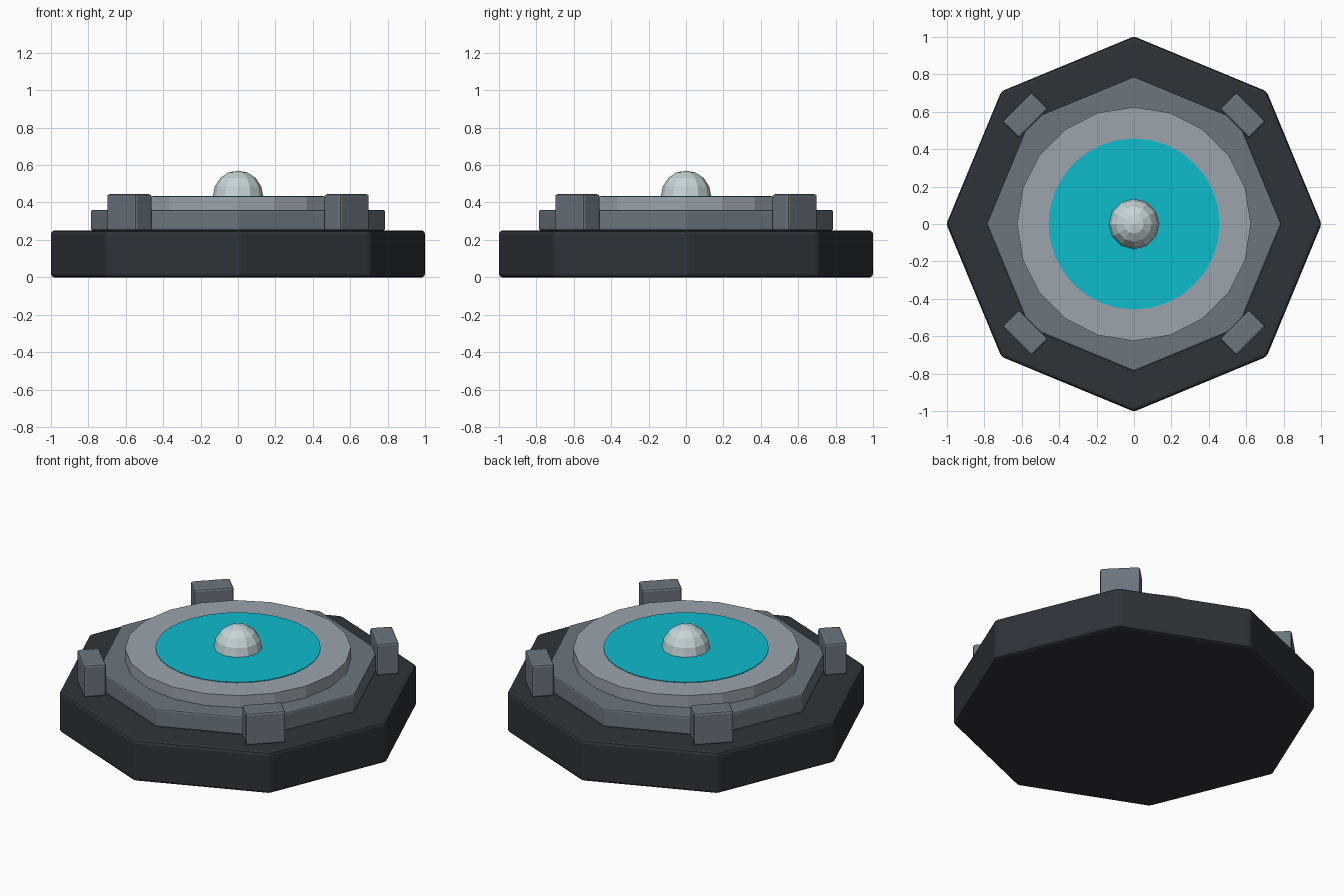
import bpy
import bmesh
from math import pi, cos, sin
from mathutils import Matrix

cube = bpy.data.objects.get("Cube")
if cube:
    bpy.data.objects.remove(cube, do_unlink=True)


def material(name, r, g, b):
    mat = bpy.data.materials.new(name)
    mat.use_nodes = True
    mat.diffuse_color = (r, g, b, 1)
    mat.node_tree.nodes["Principled BSDF"].inputs["Base Color"].default_value = (r, g, b, 1)
    return mat


charcoal = material("charcoal", 0.026, 0.034, 0.042)
steel = material("steel grey", 0.147, 0.178, 0.212)
light_grey = material("light grey", 0.328, 0.366, 0.413)
cyan = material("cyan", 0.004, 0.503, 0.604)
pale = material("pale grey", 0.56, 0.66, 0.68)


def finish(bm, name, mat, bevel=0):
    mesh = bpy.data.meshes.new(name)
    bm.to_mesh(mesh)
    bm.free()
    mesh.materials.append(mat)
    obj = bpy.data.objects.new(name, mesh)
    bpy.context.scene.collection.objects.link(obj)
    if bevel:
        mod = obj.modifiers.new("Bevel", "BEVEL")
        mod.width = bevel
        mod.segments = 2
    return obj


def prism(name, sides, radius, bottom, top, mat, bevel=0):
    """Upright prism with one corner on the x axis."""
    bm = bmesh.new()
    ring = [bm.verts.new((radius * cos(2 * pi * i / sides),
                          radius * sin(2 * pi * i / sides), bottom))
            for i in range(sides)]
    base = bm.faces.new(ring)
    side = bmesh.ops.extrude_face_region(bm, geom=[base], use_keep_orig=True)
    verts = [g for g in side["geom"] if isinstance(g, bmesh.types.BMVert)]
    bmesh.ops.translate(bm, verts=verts, vec=(0, 0, top - bottom))
    bmesh.ops.recalc_face_normals(bm, faces=bm.faces)
    return finish(bm, name, mat, bevel)


# Stacked platform
prism("base", 8, 1.003, 0, 0.25, charcoal, 0.018)
prism("upper_tier", 8, 0.788, 0.25, 0.36, steel, 0.01)
prism("top_ring", 20, 0.625, 0.36, 0.432, light_grey)
prism("glowing_disc", 32, 0.457, 0.432, 0.436, cyan)

# Four clamps on the diagonal corners
for name, quarter in (("back_left", 0), ("back_right", 1),
                      ("front_right", 2), ("front_left", 3)):
    bm = bmesh.new()
    bmesh.ops.create_cube(bm, size=1)
    turn = Matrix.Rotation(pi / 4 + quarter * pi / 2, 4, "Z")
    place = Matrix.Translation((0.822, 0, 0.347))
    bm.transform(turn @ place @ Matrix.Diagonal((0.125, 0.222, 0.195, 1)))
    finish(bm, name + "_clamp", steel, 0.012)

# Central dome
bm = bmesh.new()
bmesh.ops.create_uvsphere(bm, u_segments=12, v_segments=8, radius=0.134)
bmesh.ops.bisect_plane(bm, geom=bm.verts[:] + bm.edges[:] + bm.faces[:],
                       plane_co=(0, 0, 0), plane_no=(0, 0, 1), clear_inner=True)
bm.transform(Matrix.Translation((0, 0, 0.436)))
finish(bm, "dome", pale)
